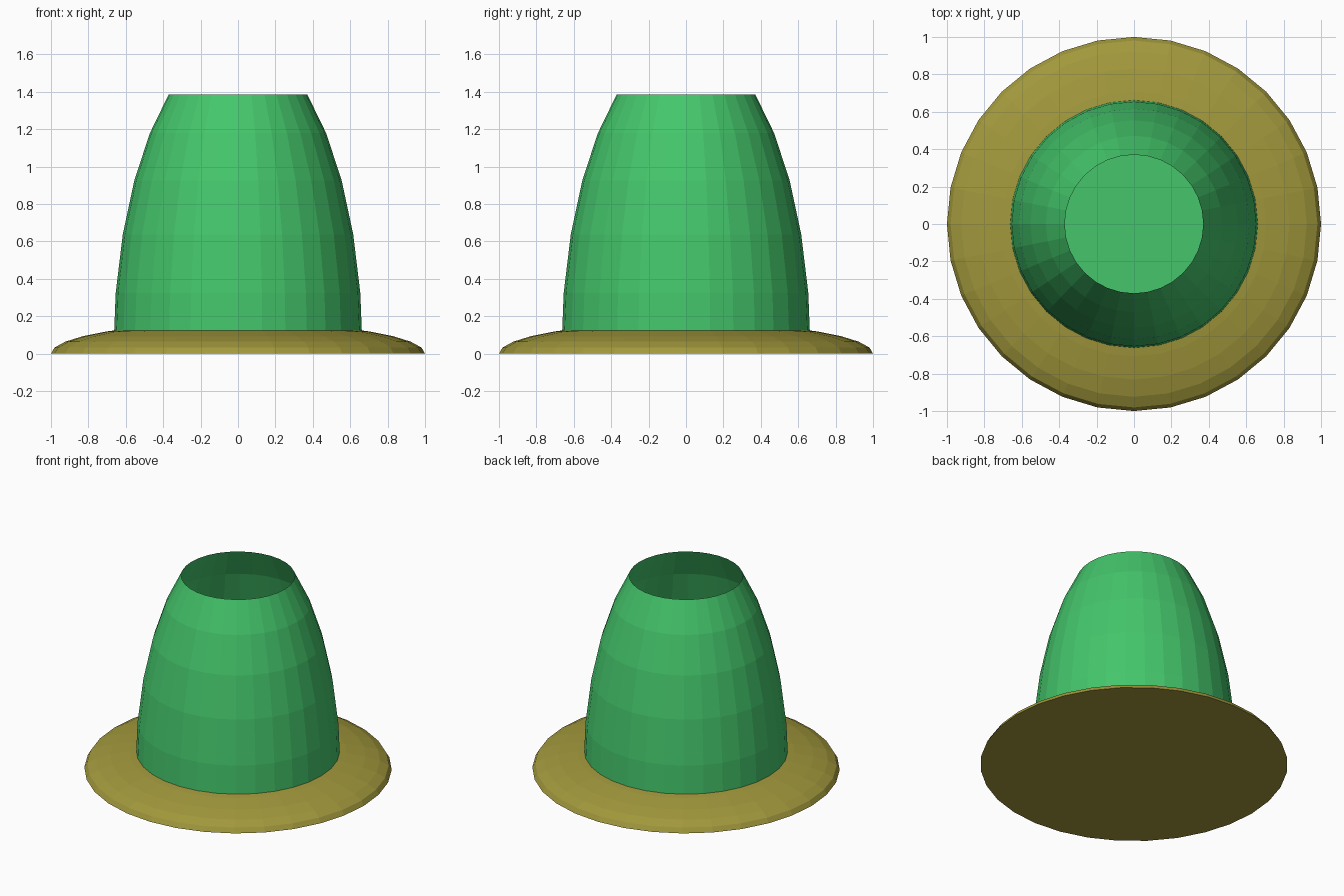
import bpy, bmesh, math

if "Cube" in bpy.data.objects:
    bpy.data.objects.remove(bpy.data.objects["Cube"])

SIDES = 32          # segments around
RINGS = 5           # latitude bands kept from the dome (11.25 degrees each)


def make_material(name, rgb):
    mat = bpy.data.materials.new(name)
    mat.diffuse_color = (*rgb, 1.0)
    mat.use_nodes = True
    mat.node_tree.nodes["Principled BSDF"].inputs["Base Color"].default_value = mat.diffuse_color
    return mat


def open_dome(name, radius, height, base_z, mat):
    """Stretched half sphere with its top cut off and a flat floor."""
    bm = bmesh.new()
    rings = []
    for k in range(RINGS + 1):
        lat = k * math.pi / 16
        r = radius * math.cos(lat)
        z = max(height * math.sin(lat), base_z)
        rings.append([bm.verts.new((r * math.cos(2 * math.pi * i / SIDES),
                                    r * math.sin(2 * math.pi * i / SIDES), z))
                      for i in range(SIDES)])
    for low, high in zip(rings, rings[1:]):
        for i in range(SIDES):
            j = (i + 1) % SIDES
            bm.faces.new((low[i], low[j], high[j], high[i]))
    bm.faces.new(list(reversed(rings[0])))
    mesh = bpy.data.meshes.new(name)
    bm.to_mesh(mesh)
    bm.free()
    mesh.materials.append(mat)
    obj = bpy.data.objects.new(name, mesh)
    bpy.context.collection.objects.link(obj)
    return obj


green = make_material("leaf green", (0.058, 0.565, 0.147))
olive = make_material("olive", (0.36, 0.315, 0.045))

# wide shallow base
open_dome("brim", 1.0, 1 / 6, 0.0, olive)
# tall hollow body, its floor just above the brim's underside
open_dome("hollow_body", 2 / 3, 5 / 3, 0.003, green)
